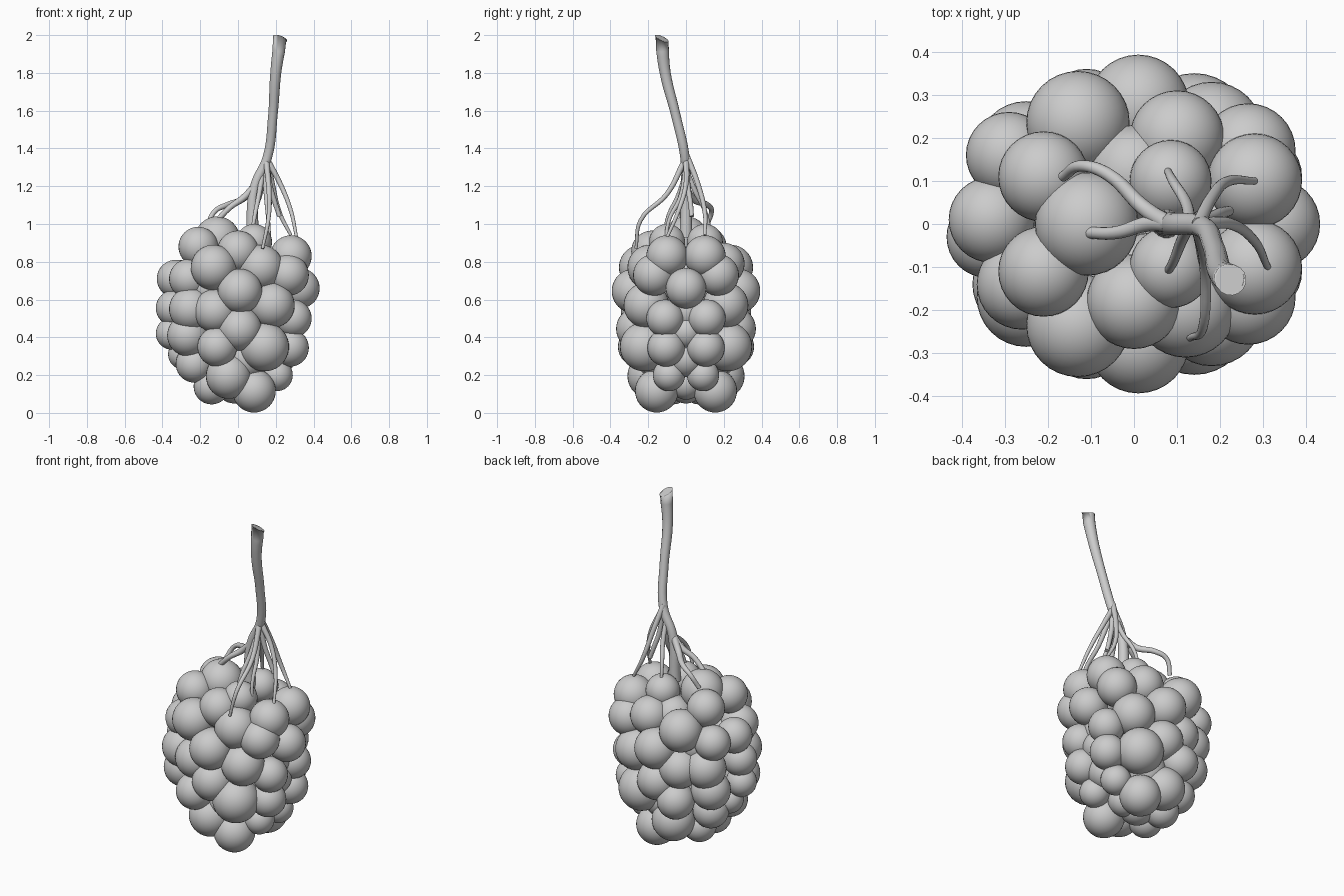
import bpy
from mathutils import Vector


def grape(name, x, y, z, r):
    bpy.ops.mesh.primitive_uv_sphere_add(segments=32, ring_count=20, radius=r, location=(x, y, z))
    ob = bpy.context.object
    ob.name = name
    bpy.ops.object.shade_smooth()


def twig(name, points):
    # tapered round tube through (x, y, z, radius) points
    cu = bpy.data.curves.new(name, 'CURVE')
    cu.dimensions = '3D'
    cu.bevel_depth = 1.0
    cu.bevel_resolution = 6
    cu.resolution_u = 6
    cu.use_fill_caps = True
    sp = cu.splines.new('BEZIER')
    sp.bezier_points.add(len(points) - 1)
    for bp, (x, y, z, r) in zip(sp.bezier_points, points):
        bp.co = (x, y, z)
        bp.radius = r
        bp.handle_left_type = bp.handle_right_type = 'AUTO'
    ob = bpy.data.objects.new(name, cu)
    bpy.context.collection.objects.link(ob)
    bpy.ops.object.select_all(action='DESELECT')
    ob.select_set(True)
    bpy.context.view_layer.objects.active = ob
    bpy.ops.object.convert(target='MESH')
    bpy.ops.object.shade_smooth_by_angle(angle=0.9)
    return bpy.context.object


# grapes repeated on both sides of the bunch (x, y, z, radius)
paired = [
    (-.21, .11, .88, .105), (.085, .10, .905, .095), (.28, .10, .83, .11),
    (-.13, .235, .77, .12), (.265, .17, .73, .11),
    (.01, .275, .645, .118), (.18, .21, .57, .12), (-.25, .17, .55, .115),
    (-.12, .23, .54, .115), (.29, .11, .50, .10),
    (-.265, .14, .41, .11), (.01, .255, .445, .115),
    (-.11, .255, .35, .105), (.14, .22, .35, .13), (.275, .105, .345, .10),
    (-.23, .09, .26, .10), (-.05, .19, .195, .12), (.085, .155, .117, .115),
    (.205, .09, .20, .085), (-.14, .07, .14, .095),
    # recessed grapes closing the gaps
    (-.15, .13, .66, .11), (.04, .14, .29, .12),
]
# single grapes along the middle and the ones that differ front to back
single = [
    (-.11, 0, .92, .12), (.325, 0, .66, .107), (-.33, .01, .71, .10),
    (0, -.18, .855, .11), (.12, -.19, .77, .12), (.10, .20, .79, .11),
    (0, .12, .79, .11), (-.02, 0, .15, .10), (.25, 0, .43, .09),
    (-.29, 0, .31, .08), (.07, 0, .16, .09),
    (-.29, .16, .71, .10), (-.26, -.14, .71, .105),
    (-.34, -.03, .555, .095), (-.35, -.03, .42, .085), (.2, 0, .29, .10), (.22, 0, .54, .11),
]
for i, (x, y, z, r) in enumerate(paired):
    grape(f"grape_back_{i}", x, y, z, r)
    grape(f"grape_front_{i}", x, -y, z, r)
for i, g in enumerate(single):
    grape(f"grape_middle_{i}", *g)

# main stem with a slanted cut at the top
stem = twig("main_stem", [
    (.225, -.13, 1.98, .036), (.20, -.11, 1.80, .029), (.185, -.055, 1.58, .025),
    (.155, -.005, 1.35, .025), (.09, 0, 1.20, .026), (.075, 0, .93, .034)])
cut = Vector((.225, -.125, 1.98))
for v in stem.data.vertices:
    if v.co.z > 1.94:
        v.co.z = cut.z - .42 * (v.co.y - cut.y) - .35 * (v.co.x - cut.x)

# side branches reaching down to the grapes
branches = [
    [(.09, 0, 1.20, .02), (.03, .0, 1.14, .018), (-.04, -.02, 1.09, .015), (-.11, -.02, 1.02, .014)],
    [(.08, 0, 1.19, .02), (.02, .04, 1.13, .018), (-.06, .115, 1.10, .015),
     (-.12, .135, 1.07, .013), (-.165, .11, .99, .012)],
    [(.155, 0, 1.34, .016), (.225, .0, 1.21, .013), (.28, -.04, 1.07, .011), (.31, -.10, .93, .008)],
    [(.15, 0, 1.37, .016), (.18, .06, 1.22, .014), (.22, .10, 1.06, .012), (.28, .10, .94, .008)],
    [(.15, 0, 1.34, .016), (.17, .01, 1.2, .014), (.20, .025, 1.1, .013), (.22, .03, 1.04, .012)],
    [(.15, -.01, 1.33, .016), (.165, -.10, 1.16, .013), (.16, -.24, 1.02, .011), (.13, -.265, .87, .008)],
    [(.13, 0, 1.27, .014), (.11, -.04, 1.15, .013), (.09, -.09, 1.05, .011), (.075, -.115, .96, .009)],
    [(.13, 0, 1.29, .014), (.12, .05, 1.17, .013), (.09, .10, 1.07, .011), (.075, .13, .96, .008)],
    [(.14, 0, 1.29, .014), (.15, -.03, 1.14, .012), (.16, -.09, 1.02, .010), (.17, -.11, .88, .008)],
]
for i, b in enumerate(branches):
    twig(f"side_branch_{i}", b)
